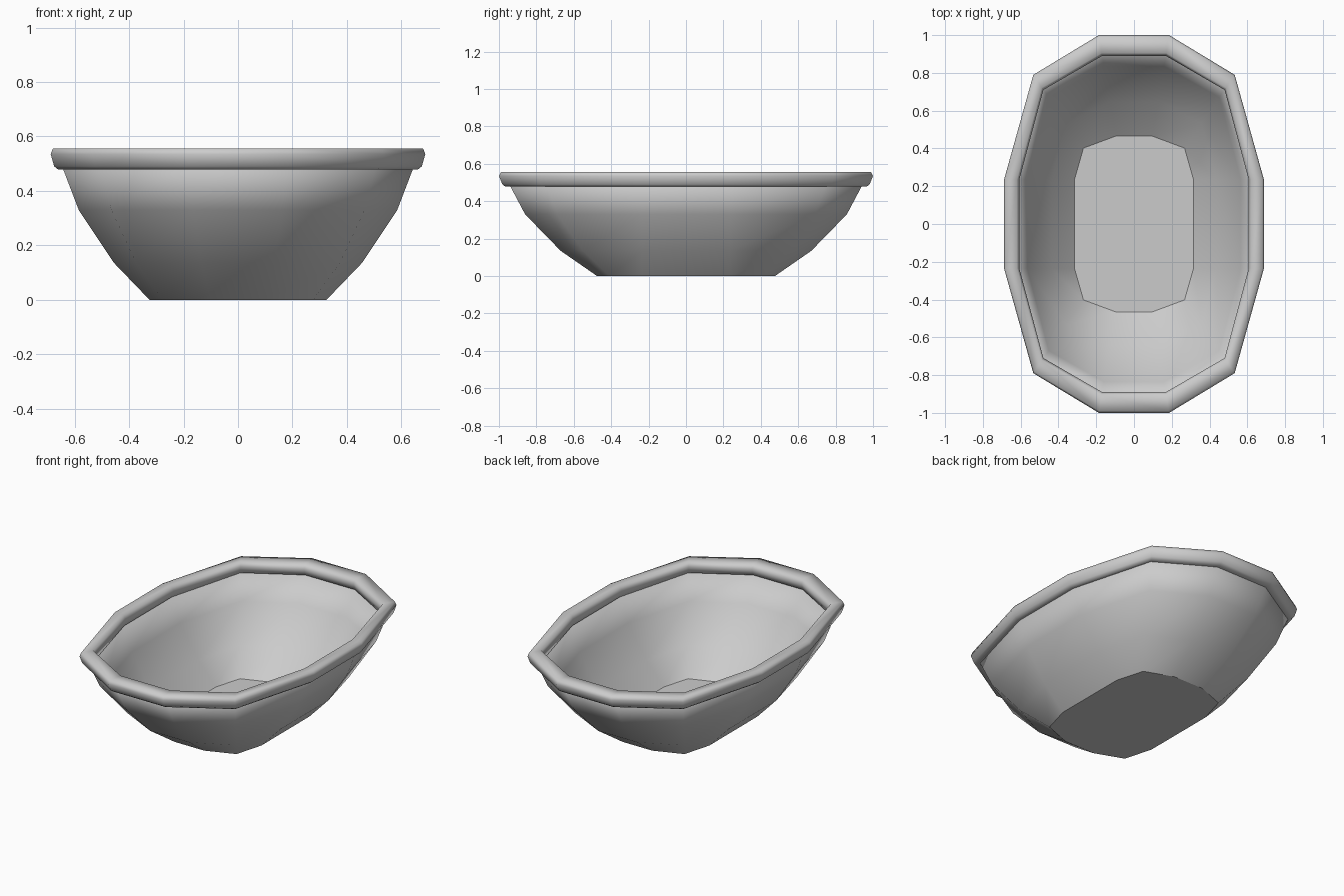
import bpy
import bmesh

cube = bpy.data.objects.get("Cube")
if cube:
    bpy.data.objects.remove(cube, do_unlink=True)

grey = bpy.data.materials.new("plain grey")
grey.use_nodes = True
colour = (0.6, 0.6, 0.6, 1)
grey.diffuse_color = colour
grey.node_tree.nodes["Principled BSDF"].inputs["Base Color"].default_value = colour

STRAIGHT = 0.235  # half length of the straight flanks


def oval(a, b, z):
    """Twelve-cornered oval of half width a and half length b."""
    t = min(max((a - 0.32) / 0.36, 0), 1)
    end = a * (0.31 - 0.04 * t)
    shoulder = a * (0.85 - 0.075 * t)
    quarter = [(a, STRAIGHT),
               (shoulder, STRAIGHT + 0.725 * (b - STRAIGHT)),
               (end, b)]
    half = quarter + [(-x, y) for x, y in reversed(quarter)]
    return [(x, y, z) for x, y in half + [(-x, -y) for x, y in half]]


def loft(name, levels, floors=(), closed=False):
    """Skin a stack of ovals, with flat faces closing the listed levels."""
    bm = bmesh.new()
    rings = [[bm.verts.new(p) for p in oval(*level)] for level in levels]
    pairs = list(zip(rings, rings[1:]))
    if closed:
        pairs.append((rings[-1], rings[0]))
    for low, high in pairs:
        for i in range(len(low)):
            j = (i + 1) % len(low)
            bm.faces.new((low[i], low[j], high[j], high[i])).smooth = True
    for index in floors:
        face = bm.faces.new(rings[index])
        for edge in face.edges:
            edge.smooth = False
    bmesh.ops.recalc_face_normals(bm, faces=bm.faces)
    mesh = bpy.data.meshes.new(name)
    bm.to_mesh(mesh)
    bm.free()
    mesh.materials.append(grey)
    obj = bpy.data.objects.new(name, mesh)
    bpy.context.collection.objects.link(obj)
    return obj


# Thin curved basin: outside going up, then inside going back down
outside = [(0.325, 0.475, 0), (0.455, 0.67, 0.135),
           (0.585, 0.86, 0.33), (0.65, 0.95, 0.5)]
inside = [(a - 0.02, b - 0.025, z + 0.01) for a, b, z in reversed(outside[1:])]
loft("basin", outside + inside + [(0.315, 0.465, 0.012)], floors=(0, -1))

# Rolled rim, a closed rounded section around the top edge
loft("rim", [(0.68, 0.99, 0.556), (0.688, 1.0, 0.535), (0.675, 0.982, 0.49),
             (0.66, 0.965, 0.478), (0.635, 0.925, 0.478), (0.615, 0.9, 0.49),
             (0.607, 0.89, 0.53), (0.62, 0.905, 0.556)], closed=True)
